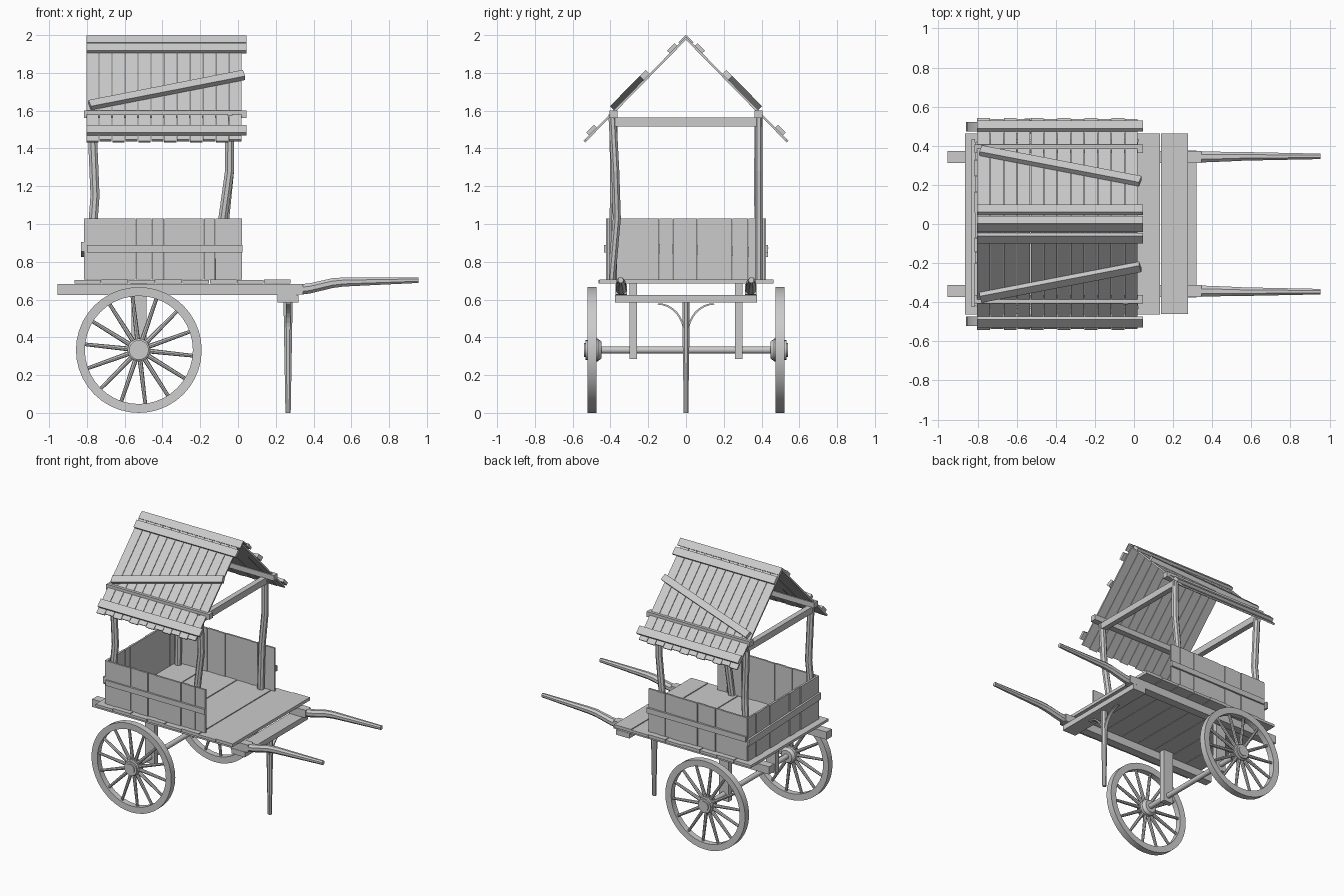
import bpy, bmesh, math
from mathutils import Matrix, Vector

if "Cube" in bpy.data.objects:
    bpy.data.objects.remove(bpy.data.objects["Cube"])


def finish(name, bm, smooth=False):
    bmesh.ops.recalc_face_normals(bm, faces=bm.faces[:])
    me = bpy.data.meshes.new(name)
    bm.to_mesh(me)
    bm.free()
    ob = bpy.data.objects.new(name, me)
    bpy.context.collection.objects.link(ob)
    if smooth:
        bpy.context.view_layer.objects.active = ob
        ob.select_set(True)
        bpy.ops.object.shade_smooth_by_angle(angle=math.radians(35))
        ob.select_set(False)
    return ob


def boxes(name, items, frame=Matrix()):
    """items: (x0, x1, y0, y1, z0, z1) in the given frame"""
    bm = bmesh.new()
    for x0, x1, y0, y1, z0, z1 in items:
        m = (Matrix.Translation(((x0 + x1) / 2, (y0 + y1) / 2, (z0 + z1) / 2))
             @ Matrix.Diagonal((x1 - x0, y1 - y0, z1 - z0, 1)))
        bmesh.ops.create_cube(bm, size=1, matrix=frame @ m)
    return finish(name, bm)


def loft(name, path, a, b, n=8, smooth=False):
    """path: (centre, half width on a, half width on b); n=4 gives a rectangle"""
    bm = bmesh.new()
    a, b = Vector(a).normalized(), Vector(b).normalized()
    k = 1 / math.cos(math.pi / n)
    rings = []
    for c, ha, hb in path:
        ring = []
        for i in range(n):
            t = 2 * math.pi * (i + 0.5) / n
            ring.append(bm.verts.new(Vector(c) + a * ha * k * math.cos(t) + b * hb * k * math.sin(t)))
        rings.append(ring)
    for r, s in zip(rings, rings[1:]):
        for i in range(n):
            j = (i + 1) % n
            bm.faces.new((r[i], r[j], s[j], s[i]))
    bm.faces.new(rings[0])
    bm.faces.new(rings[-1])
    return finish(name, bm, smooth)


def lathe(name, profile, centre, n, closed=False):
    """profile: (radius, y) revolved around an axis parallel to y"""
    bm = bmesh.new()
    vs = [bm.verts.new((centre[0] + r, centre[1] + y, centre[2])) for r, y in profile]
    es = [bm.edges.new(p) for p in zip(vs, vs[1:])]
    if closed:
        es.append(bm.edges.new((vs[-1], vs[0])))
    bmesh.ops.spin(bm, geom=vs + es, cent=centre, axis=(0, 1, 0), angle=2 * math.pi,
                   steps=n, use_duplicate=False)
    bmesh.ops.remove_doubles(bm, verts=bm.verts[:], dist=1e-4)
    return finish(name, bm, True)


X, Y, Z = (1, 0, 0), (0, 1, 0), (0, 0, 1)
WX, WZ = -0.525, 0.333

# Wheels, hubs and spokes
for s, side in ((-1, "front"), (1, "back")):
    c = (WX, s * 0.497, WZ)
    lathe(side + "_wheel_rim", [(0.286, -0.022), (0.333, -0.024), (0.333, 0.024), (0.286, 0.022)], c, 40, True)
    hub = [(0, -0.05), (0.045, -0.05), (0.06, -0.03), (0.06, 0.02), (0.052, 0.025),
           (0.052, 0.036), (0.036, 0.036), (0.036, 0.042), (0, 0.042)]
    lathe(side + "_wheel_hub", [(r, s * y) for r, y in hub], c, 20)
    bm = bmesh.new()
    for i in range(14):
        m = (Matrix.Translation(c) @ Matrix.Rotation(math.radians(96) + i * math.tau / 14, 4, 'Y')
             @ Matrix.Translation((0, 0, 0.17)))
        bmesh.ops.create_cone(bm, cap_ends=True, segments=8, radius1=0.013, radius2=0.0095,
                              depth=0.25, matrix=m)
    finish(side + "_wheel_spokes", bm, True)

# Axle and its hangers
lathe("axle", [(0, -0.47), (0.019, -0.47), (0.019, 0.47), (0, 0.47)], (WX, 0, WZ), 16)
boxes("axle_hangers", [(-0.565, -0.485, *sorted((s * 0.26, s * 0.3)), 0.285, 0.686) for s in (-1, 1)])

# Long shafts ending in tapered handles
for s, side in ((-1, "front"), (1, "back")):
    y = s * 0.343
    loft(side + "_shaft", [((-0.955, y, 0.654), 0.031, 0.029), ((0.3, y, 0.654), 0.031, 0.029),
                           ((0.345, y, 0.655), 0.03, 0.028)], Y, Z, 4)
    loft(side + "_handle", [((0.335, y, 0.654), 0.028, 0.028), ((0.38, y, 0.659), 0.027, 0.027),
                            ((0.5, s * 0.345, 0.687), 0.024, 0.026), ((0.56, s * 0.346, 0.693), 0.022, 0.024),
                            ((0.955, s * 0.346, 0.703), 0.014, 0.015)], Y, Z, 8)

# Deck planks laid across the cart
step = (0.28 + 0.865) / 8
boxes("deck_planks", [(-0.865 + i * step, -0.865 + (i + 1) * step - 0.003, -0.462 + 0.003 * (i % 2), 0.462,
                       0.684, 0.703 + 0.004 * (i % 2)) for i in range(8)])

# Front cross beam, prop leg and curved braces
boxes("prop_cross_beam", [(0.21, 0.32, -0.375, 0.375, 0.585, 0.624)])
loft("prop_leg", [((0.265, 0, 0), 0.014, 0.012), ((0.265, 0, 0.4), 0.021, 0.018),
                  ((0.265, 0, 0.588), 0.024, 0.018)], X, Y, 8)
for s, side in ((-1, "front"), (1, "back")):
    arc = []
    for i in range(9):
        t = math.pi / 2 * i / 8
        arc.append(((0.265, s * (0.15 - 0.14 * math.cos(t)), 0.42 + 0.157 * math.sin(t)), 0.012, 0.005))
    loft(side + "_leg_brace", arc, X, (0, s, -1), 4)

# Plank walls with a batten outside
cuts = [-0.805, -0.6, -0.54, -0.455, -0.39, -0.18, -0.12, -0.06, 0.022]
for s, side in ((-1, "front"), (1, "back")):
    items = []
    for i, (p, q) in enumerate(zip(cuts, cuts[1:])):
        o = 0.423 - 0.004 * (i % 2)
        items.append((p, q - 0.002, *sorted((s * o, s * (o - 0.014))), 0.705, 1.03))
    boxes(side + "_wall_planks", items)
    boxes(side + "_wall_batten", [(-0.8, 0.024, *sorted((s * 0.42, s * 0.435)), 0.85, 0.89)])
cuts = [-0.42, -0.2, -0.14, -0.07, 0.06, 0.165, 0.245, 0.33, 0.42]
boxes("rear_wall_planks", [(-0.816 + 0.004 * (i % 2), -0.8, p, q - 0.002, 0.705, 1.03)
                           for i, (p, q) in enumerate(zip(cuts, cuts[1:]))])
boxes("rear_wall_batten", [(-0.43, 0.43, -0.025, 0.025, 0, 0.016)],
      Matrix.Translation((-0.814, 0.005, 0.865)) @ Matrix(((0, 0, -1, 0), (1, 0, 0, 0), (0, 1, 0, 0), (0, 0, 0, 1)))
      @ Matrix.Rotation(math.radians(-2), 4, 'Z'))

# Crooked corner posts
posts = {
    "front_right": [(-0.105, -0.395, 0.705), (-0.08, -0.366, 1.03), (-0.045, -0.374, 1.28), (-0.043, -0.39, 1.58)],
    "front_left": [(-0.77, -0.385, 0.705), (-0.766, -0.385, 1.03), (-0.757, -0.38, 1.15), (-0.775, -0.385, 1.58)],
    "back_right": [(-0.08, 0.385, 0.705), (-0.07, 0.385, 1.03), (-0.045, 0.385, 1.28), (-0.043, 0.385, 1.58)],
    "back_left": [(-0.77, 0.385, 0.705), (-0.766, 0.385, 1.03), (-0.757, 0.38, 1.15), (-0.775, 0.385, 1.58)],
}
for name, pts in posts.items():
    loft(name + "_post", [(p, 0.024, 0.021) for p in pts], X, Y, 8)

# Roof frame
boxes("roof_cross_beams", [(x - 0.02, x + 0.02, -0.385, 0.4, 1.515, 1.563) for x in (-0.775, -0.043)])
boxes("roof_side_beams", [(-0.815, 0.045, *sorted((s * 0.362, s * 0.406)), 1.56, 1.6) for s in (-1, 1)])

# Roof slopes: local x along the ridge, y down the slope, z outward
ang = math.atan2(0.55, 0.54)
ca, sa = math.cos(ang), math.sin(ang)
for s, side in ((-1, "front"), (1, "back")):
    slope = Matrix(((1, 0, 0, 0), (0, s * ca, s * sa, 0), (0, -sa, ca, 1.985), (0, 0, 0, 1)))
    w = 0.825 / 12
    boxes(side + "_roof_planks", [(-0.803 + i * w, -0.803 + (i + 1) * w - 0.003, 0, 0.768 - 0.008 * (i % 2),
                                   -0.007, 0.005) for i in range(12)], slope)
    boxes(side + "_roof_battens", [(-0.803, 0.046, 0.062, 0.118, 0.004, 0.024),
                                   (-0.803, 0.046, 0.67, 0.728, 0.004, 0.026)], slope)
    boxes(side + "_ridge_board", [(-0.803, 0.046, -0.008, 0.045, 0.003, 0.012)], slope)
    p, q = Vector((-0.785, 0.517, 0.019)), Vector((0.032, 0.293, 0.019))
    d = q - p
    diag = Matrix.Translation((p + q) / 2) @ Matrix.Rotation(math.atan2(d.y, d.x), 4, 'Z')
    h = d.length / 2
    boxes(side + "_roof_diagonal", [(-h, h, -0.024, 0.024, -0.015, 0.015)], slope @ diag)
